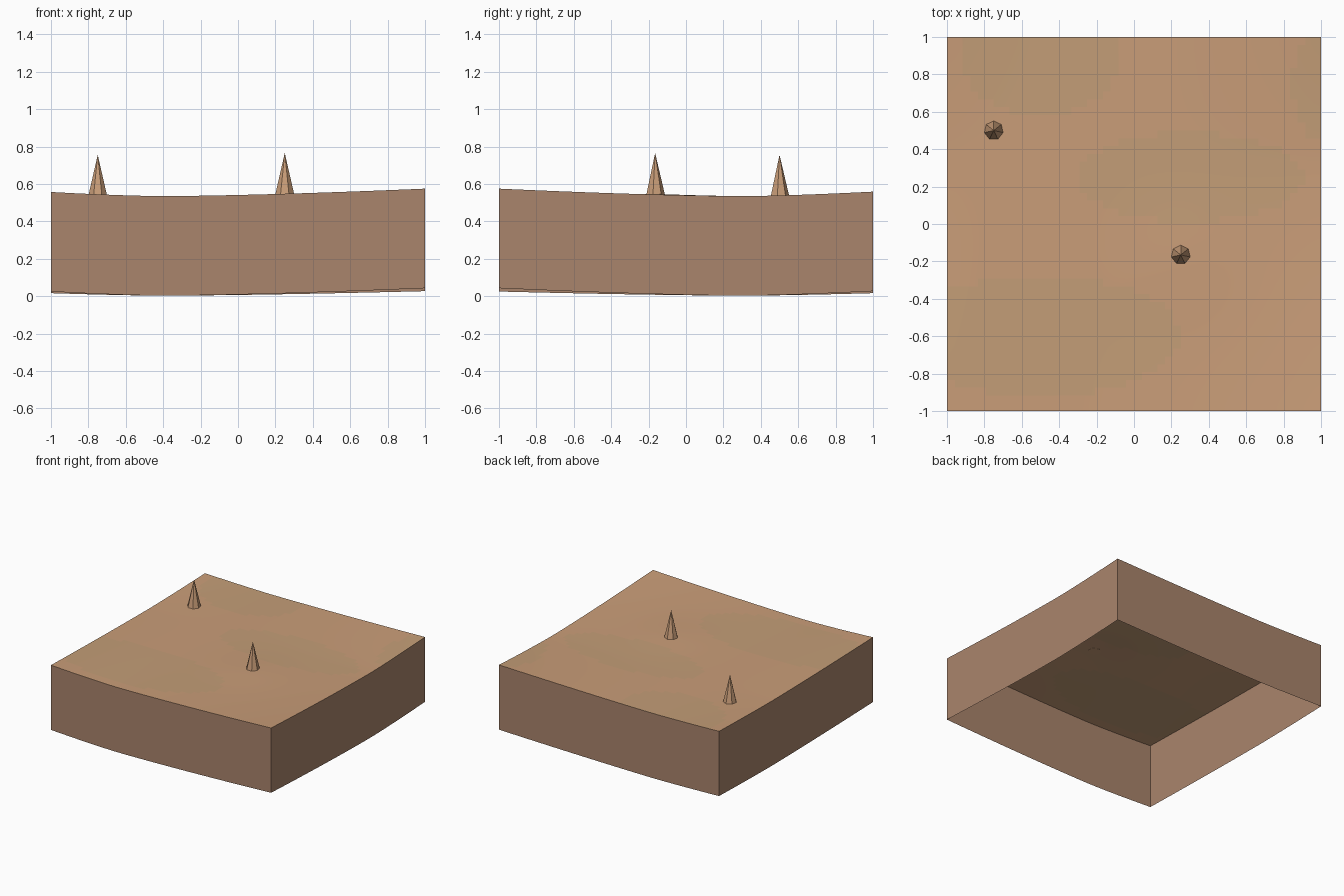
import bpy, bmesh, math
from mathutils import Matrix

cube = bpy.data.objects.get("Cube")
if cube:
    bpy.data.objects.remove(cube, do_unlink=True)

SKIRT = 0.532      # depth of the side walls


def material(name, rgb):
    m = bpy.data.materials.new(name)
    m.use_nodes = True
    color = (*rgb, 1)
    m.diffuse_color = color
    m.node_tree.nodes["Principled BSDF"].inputs["Base Color"].default_value = color
    return m


sand = material("warm sand", (0.59, 0.34, 0.19))
dry_sand = material("dry sand", (0.55, 0.34, 0.185))
earth = material("brown earth", (0.40, 0.233, 0.15))


def rise(v, low, start, end):
    """Curve that is zero at low and climbs to start at -1 and end at 1."""
    if v < low:
        return start * ((low - v) / (low + 1)) ** 1.5
    return end * ((v - low) / (1 - low)) ** 1.5


def height(x, y):
    mound = 0.008 * math.exp(-((x - 0.25) ** 2 + (y + 0.2) ** 2) / 0.08)
    return 0.003 + 0.04 * rise(x, -0.4, 0.55, 1) * rise(y, 0.3, 1, 0.6) + mound


def in_patch(x, y):
    """Dry patches of the ground, as ellipses (x, y, radius x, radius y)."""
    patches = ((-0.5, 0.9, 0.42, 0.32), (1, 0.75, 0.15, 0.3),
               (0.3, 0.25, 0.6, 0.24), (-0.5, -0.6, 0.75, 0.32))
    return any(((x - a) / r) ** 2 + ((y - b) / s) ** 2 < 1 for a, b, r, s in patches)


def add_object(name, bm, mats):
    mesh = bpy.data.meshes.new(name)
    bm.to_mesh(mesh)
    bm.free()
    for m in mats:
        mesh.materials.append(m)
    ob = bpy.data.objects.new(name, mesh)
    bpy.context.collection.objects.link(ob)
    return ob


# Ground block: rolling surface with side walls, open underneath
bm = bmesh.new()
bmesh.ops.create_grid(bm, x_segments=48, y_segments=48, size=1)
for v in bm.verts:
    v.co.z = height(v.co.x, v.co.y) + SKIRT
for f in bm.faces:
    c = f.calc_center_median()
    f.material_index = 1 if in_patch(c.x, c.y) else 0
rim = [e for e in bm.edges if e.is_boundary]
walls = bmesh.ops.extrude_edge_only(bm, edges=rim)["geom"]
bmesh.ops.translate(bm, vec=(0, 0, -SKIRT),
                    verts=[g for g in walls if isinstance(g, bmesh.types.BMVert)])
for f in walls:
    if isinstance(f, bmesh.types.BMFace):
        f.material_index = 2
        f.normal_update()
        if f.normal.dot(f.calc_center_median() * 1) < 0:
            f.normal_flip()
ground = add_object("ground_block", bm, (sand, dry_sand, earth))
bpy.context.view_layer.objects.active = ground
ground.select_set(True)
bpy.ops.object.shade_smooth_by_angle(angle=math.radians(30))

# Seven-sided spikes standing on the ground
for name, x, y in (("left_spike", 0.25, -0.165), ("right_spike", -0.75, 0.5)):
    bm = bmesh.new()
    base = height(x, y) + SKIRT
    bmesh.ops.create_cone(bm, cap_ends=True, segments=7, radius1=0.052, radius2=0,
                          depth=0.222, matrix=Matrix.Translation((x, y, base + 0.109)))
    add_object(name, bm, (sand,))
